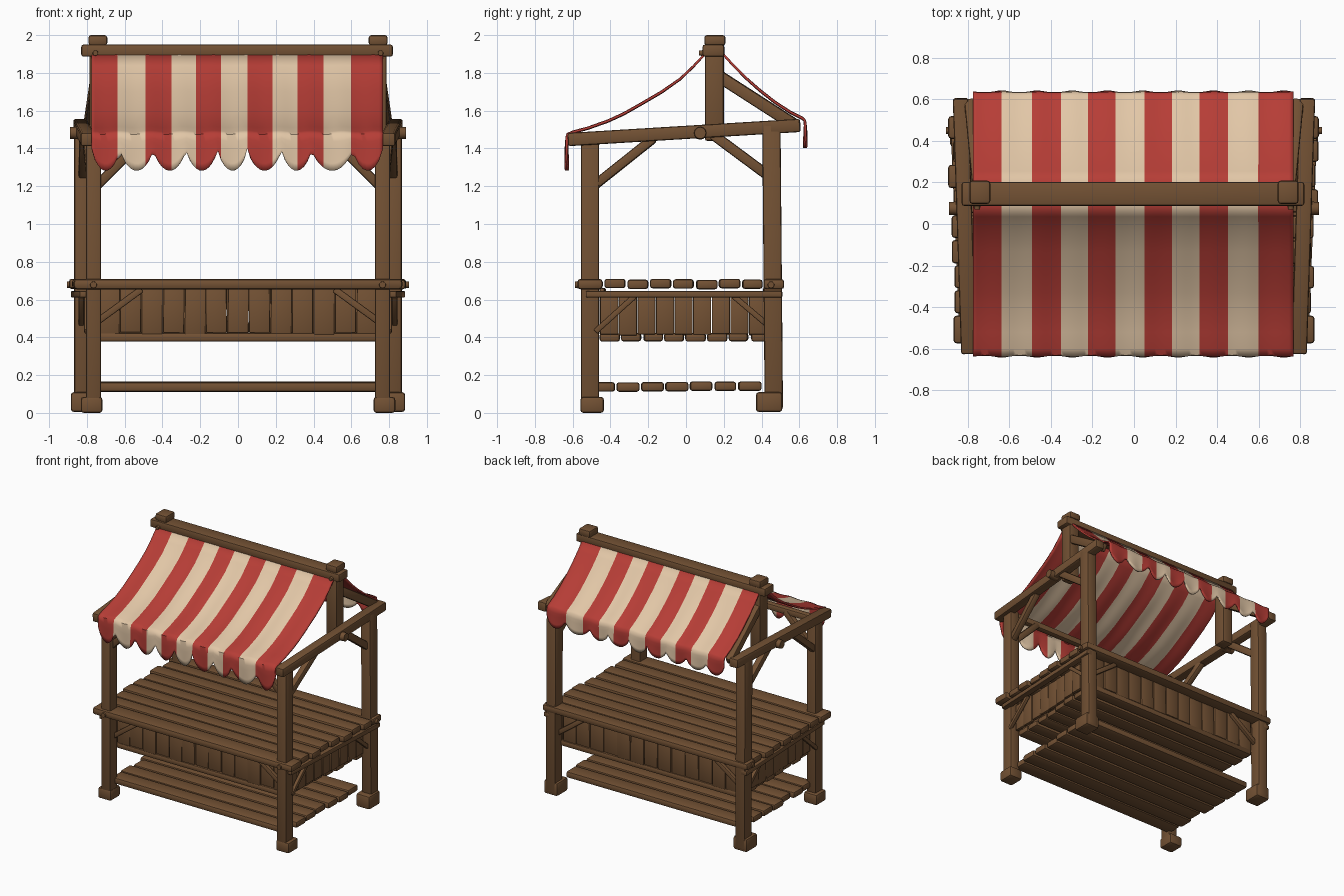
import bpy, bmesh, math, random
from mathutils import Vector, Matrix

if "Cube" in bpy.data.objects:
    bpy.data.objects.remove(bpy.data.objects["Cube"])

random.seed(4)
J = lambda a: random.uniform(-a, a)


def mat(name, c):
    m = bpy.data.materials.new(name)
    m.diffuse_color = (*c, 1)
    m.use_nodes = True
    m.node_tree.nodes["Principled BSDF"].inputs["Base Color"].default_value = m.diffuse_color
    return m


WOOD = mat("brown wood", (0.171, 0.083, 0.034))
RED = mat("red cloth", (0.47, 0.047, 0.037))
CREAM = mat("cream cloth", (0.76, 0.57, 0.385))


def finish(name, bm, mats, angle=40):
    me = bpy.data.meshes.new(name)
    bm.to_mesh(me)
    bm.free()
    for m in mats:
        me.materials.append(m)
    ob = bpy.data.objects.new(name, me)
    bpy.context.collection.objects.link(ob)
    bpy.context.view_layer.objects.active = ob
    bpy.ops.object.select_all(action='DESELECT')
    ob.select_set(True)
    bpy.ops.object.shade_smooth_by_angle(angle=math.radians(angle))
    return ob


def beam(name, p0, p1, w, h, bev=0.012):
    """Rounded timber from p0 to p1; w is its horizontal width, h its height."""
    p0, p1 = Vector(p0), Vector(p1)
    d = (p1 - p0).normalized()
    side = d.cross(Vector((0, 0, 1)))
    side = Vector((1, 0, 0)) if side.length < 0.2 else side.normalized()
    up = side.cross(d).normalized()
    side = d.cross(up).normalized()
    m = Matrix((side, d, up)).transposed().to_4x4()
    m.translation = (p0 + p1) / 2
    bm = bmesh.new()
    bmesh.ops.create_cube(bm, size=1)
    bmesh.ops.scale(bm, vec=(w, (p1 - p0).length, h), verts=bm.verts)
    bmesh.ops.bevel(bm, geom=bm.edges[:], offset=bev, segments=2, affect='EDGES', profile=0.5)
    bmesh.ops.transform(bm, matrix=m, verts=bm.verts)
    bmesh.ops.recalc_face_normals(bm, faces=bm.faces)
    return finish(name, bm, [WOOD])


def bolt(name, pos, r, depth, axis):
    bm = bmesh.new()
    bmesh.ops.create_cone(bm, cap_ends=True, segments=12, radius1=r, radius2=r * 0.85, depth=depth)
    rot = Vector((0, 0, 1)).rotation_difference(Vector(axis)).to_matrix().to_4x4()
    bmesh.ops.transform(bm, matrix=Matrix.Translation(pos) @ rot, verts=bm.verts)
    finish(name, bm, [WOOD])


def deck(name, y0, y1, n, z, h, half, flare):
    """Row of planks running along x with uneven ends."""
    step = (y1 - y0) / n
    for i in range(n):
        y = y0 + step * (i + 0.5)
        e = half + flare * i / (n - 1)
        zz = z + J(0.003)
        beam(name, (-e + J(0.015), y, zz), (e + J(0.015), y + J(0.004), zz),
             step - 0.012 + J(0.006), h, 0.014)


def skirt(name, a, b, n, z0, z1):
    """Row of upright boards between two ground points."""
    a, b = Vector((*a, 0)), Vector((*b, 0))
    along = (b - a).normalized()
    step = (b - a).length / n
    for i in range(n):
        c = a + along * step * (i + 0.5)
        along_x = abs(along.x) > 0.5
        w, h = (step - 0.003, 0.025) if along_x else (0.025, step - 0.003)
        off = Vector((-along.y, along.x, 0)) * J(0.005)
        beam(name, c + off + Vector((0, 0, z0 + J(0.006))), c + off + Vector((J(.004), 0, z1)), w, h, 0.006)


# posts, feet, roof beams and bracing, mirrored left and right
for s, tag in ((-1, "left"), (1, "right")):
    beam(f"front_post_{tag}", (s * .765, -.508, .02), (s * .765, -.508, 1.45), .082, .095)
    beam(f"back_post_{tag}", (s * .825, .465, .02), (s * .825, .452, 1.53), .085, .097)
    beam(f"front_foot_{tag}", (s * .775, -.497, 0), (s * .775, -.497, .085), .115, .125, .016)
    beam(f"back_foot_{tag}", (s * .825, .44, .005), (s * .825, .44, .11), .12, .14, .016)
    beam(f"roof_beam_{tag}", (s * .795, -.625, 1.447), (s * .835, .605, 1.522), .075, .07)
    beam(f"ridge_post_{tag}", (s * .742, .15, 1.44), (s * .742, .15, 1.97), .09, .1)
    beam(f"ridge_post_cap_{tag}", (s * .742, .153, 1.945), (s * .742, .153, 2.0), .1, .112, .014)
    bolt(f"roof_peg_{tag}", (s * .85, .075, 1.482), .036, .08, (s, 0, 0))
    # upper braces
    beam(f"front_side_brace_{tag}", (s * .77, -.49, 1.20), (s * .80, -.17, 1.455), .05, .05)
    beam(f"back_side_brace_{tag}", (s * .82, .45, 1.245), (s * .815, .14, 1.475), .05, .055)
    beam(f"ridge_brace_{tag}", (s * .75, .17, 1.785), (s * .79, .59, 1.515), .055, .065)
    beam(f"front_cross_brace_{tag}", (s * .75, -.5, 1.2), (s * .52, -.5, 1.43), .045, .05)
    # rail and small braces below the counter
    beam(f"side_rail_{tag}", (s * .815, -.53, .628), (s * .86, .51, .628), .05, .036, .008)
    beam(f"low_side_brace_front_{tag}", (s * .80, -.48, .43), (s * .80, -.27, .62), .028, .03, .006)
    beam(f"low_side_brace_back_{tag}", (s * .83, .45, .45), (s * .83, .25, .62), .028, .03, .006)
    for y, x, n in ((-.49, .75, "front"), (.45, .8, "back")):
        beam(f"low_brace_{n}_{tag}", (s * x, y, .48), (s * (x - .24), y, .655), .03, .036, .007)
    # bolts through the counter edge
    bolt(f"counter_bolt_front_{tag}", (s * .765, -.572, .678), .02, .03, (0, -1, 0))
    bolt(f"counter_bolt_side_{tag}", (s * .885, .45, .678), .02, .04, (s, 0, 0))
    bolt(f"ridge_bolt_{tag}", (s * .755, .085, 1.905), .016, .03, (0, -1, 0))
    # side boards
    skirt(f"side_skirt_{tag}", (s * .755, -.455), (s * .79, .43), 9, .415, .63)

# beams running along x
beam("ridge_beam", (-.83, .145, 1.918), (.82, .145, 1.918), .115, .064)
beam("front_header", (-.77, -.508, 1.43), (.77, -.508, 1.43), .05, .05)
beam("counter_front_edge", (-.87, -.508, .682), (.87, -.508, .682), .135, .056, .018)
beam("counter_back_edge", (-.895, .465, .682), (.89, .465, .682), .11, .054, .016)

# counter, middle shelf and bottom shelf
deck("counter_plank", -.435, .41, 7, .682, .05, .855, .03)
deck("middle_shelf_plank", -.46, .45, 8, .402, .046, .75, .03)
deck("bottom_shelf_plank", -.50, .40, 7, .139, .05, .75, .03)
skirt("front_skirt", (-.74, -.44), (.74, -.44), 13, .42, .66)
skirt("back_skirt", (-.77, .425), (.77, .425), 13, .42, .66)

# striped canopy: stripe edges and scallop edges across x
STRIPES = [-.775, -.637, -.49, -.352, -.222, -.09, .05, .183, .315, .452, .598, .767]
SCALLOPS = [-.775, -.625, -.448, -.275, -.108, .05, .23, .39, .608, .767]


def scallop(x):
    for a, b in zip(SCALLOPS, SCALLOPS[1:]):
        if a <= x <= b:
            return math.sin(math.pi * (x - a) / (b - a)) ** 0.65 if a < x < b else 0
    return 0


def canopy(name, path, notch, tip, out):
    """Sagging striped cloth along a y-z path, ending in a scalloped flap."""
    xs = [(STRIPES[i] + (STRIPES[i + 1] - STRIPES[i]) * k / 8, i) for i in range(11) for k in range(8)]
    xs.append((STRIPES[-1], 10))
    ey, ez = path[-1]
    bm = bmesh.new()
    cols = []
    for x, _ in xs:
        low = notch + (tip - notch) * max(scallop(x), 0)
        rip = 0.006 * math.sin(x * 37)
        col = [bm.verts.new((x, y, z + rip * 0.5 * min(1, j / 3))) for j, (y, z) in enumerate(path)]
        for k in range(1, 6):
            t = k / 5
            col.append(bm.verts.new((x, ey + out * (0.004 + rip * t), ez + (low - ez) * t)))
        cols.append(col)
    for c, (a, b) in enumerate(zip(cols, cols[1:])):
        for j in range(len(a) - 1):
            f = bm.faces.new((a[j], a[j + 1], b[j + 1], b[j]))
            f.material_index = xs[c][1] % 2
    bmesh.ops.recalc_face_normals(bm, faces=bm.faces)
    ob = finish(name, bm, [RED, CREAM], 60)
    so = ob.modifiers.new("thickness", 'SOLIDIFY')
    so.thickness = 0.012
    so.offset = 0


canopy("front_canopy", [(.105, 1.905), (.04, 1.835), (-.03, 1.768), (-.13, 1.698), (-.243, 1.632),
                        (-.33, 1.583), (-.413, 1.545), (-.52, 1.507), (-.60, 1.486), (-.627, 1.474)],
       1.40, 1.282, -1)
canopy("back_canopy", [(.185, 1.912), (.25, 1.84), (.32, 1.77), (.39, 1.708), (.47, 1.645),
                       (.55, 1.593), (.615, 1.56), (.627, 1.55)], 1.485, 1.402, 1)
